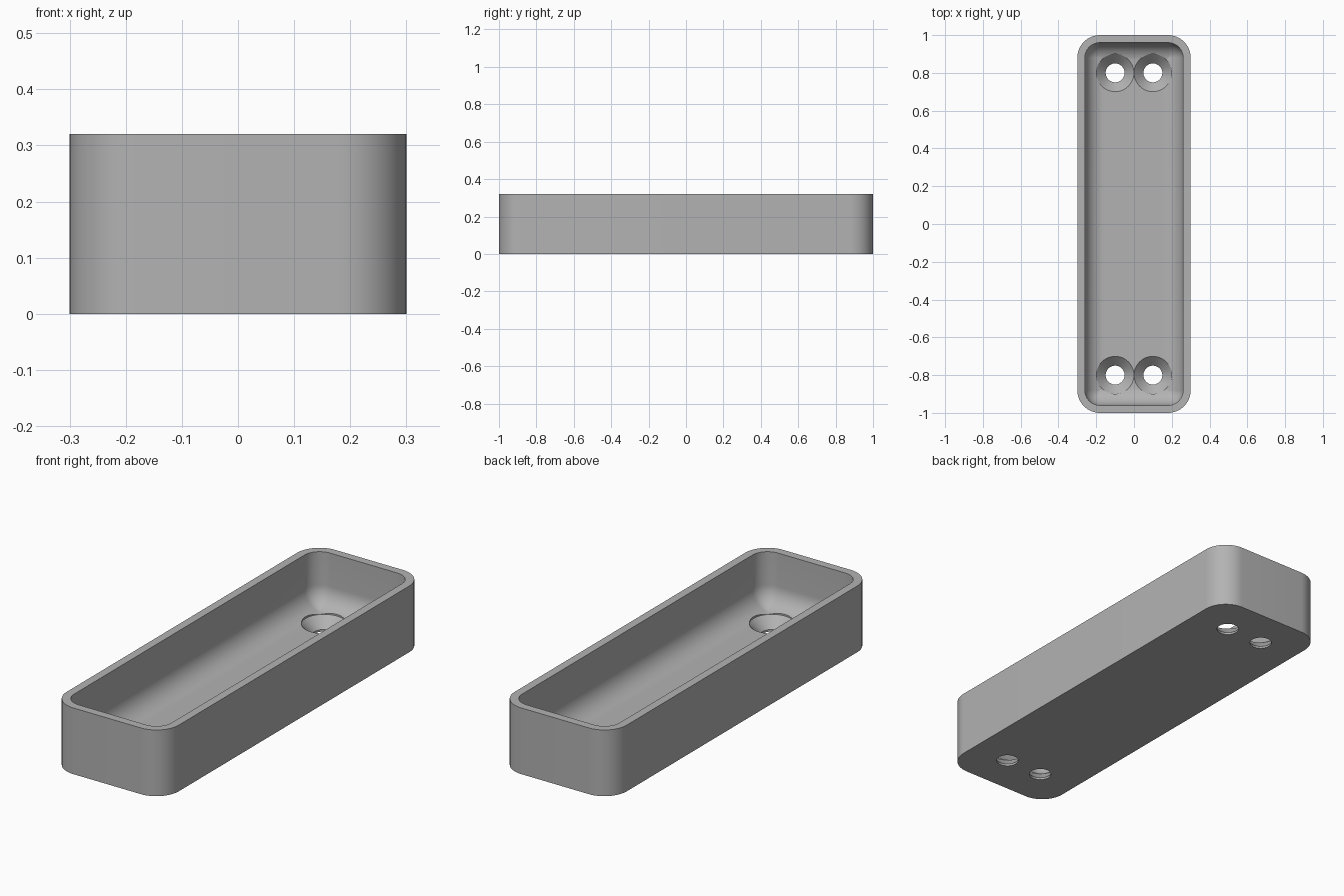
import bpy, bmesh
from math import cos, sin, pi

cube = bpy.data.objects.get("Cube")
if cube:
    bpy.data.objects.remove(cube)

HALF_X, HALF_Y, HEIGHT = 0.3, 1.0, 0.32
WALL, FLOOR = 0.04, 0.06
OUTER_R, INNER_R, FILLET = 0.12, 0.08, 0.1

grey = bpy.data.materials.new("grey")
grey.use_nodes = True
grey.diffuse_color = (0.45, 0.45, 0.45, 1)
grey.node_tree.nodes["Principled BSDF"].inputs["Base Color"].default_value = grey.diffuse_color


def rounded_loop(bm, inset, radius, z, steps=16):
    """Ring of vertices around a rounded rectangle."""
    verts = []
    for q, (sx, sy) in enumerate([(1, 1), (-1, 1), (-1, -1), (1, -1)]):
        cx = sx * (HALF_X - inset - radius)
        cy = sy * (HALF_Y - inset - radius)
        for i in range(steps + 1):
            a = (q + i / steps) * pi / 2
            verts.append(bm.verts.new((cx + radius * cos(a), cy + radius * sin(a), z)))
    return verts


def circle_loop(bm, x, y, radius, z, n=48):
    return [bm.verts.new((x + radius * cos(2 * pi * i / n), y + radius * sin(2 * pi * i / n), z))
            for i in range(n)]


def skin(bm, loops):
    """Join consecutive rings and cap both ends."""
    for a, b in zip(loops, loops[1:]):
        for i in range(len(a)):
            j = (i + 1) % len(a)
            bm.faces.new((a[i], a[j], b[j], b[i]))
    bm.faces.new(loops[0][::-1])
    bm.faces.new(loops[-1])


def finish(bm, name):
    bmesh.ops.recalc_face_normals(bm, faces=bm.faces)
    mesh = bpy.data.meshes.new(name)
    bm.to_mesh(mesh)
    bm.free()
    obj = bpy.data.objects.new(name, mesh)
    bpy.context.collection.objects.link(obj)
    mesh.materials.append(grey)
    return obj


# Tray shell: outer wall, rim, inner wall and filleted floor
bm = bmesh.new()
loops = [rounded_loop(bm, 0, OUTER_R, 0),
         rounded_loop(bm, 0, OUTER_R, HEIGHT),
         rounded_loop(bm, WALL, INNER_R, HEIGHT)]
for i in range(13):
    a = i / 12 * pi / 2
    shrink = FILLET * (1 - cos(a))
    loops.append(rounded_loop(bm, WALL + shrink, max(INNER_R - shrink, 0.002),
                              FLOOR + FILLET * (1 - sin(a))))
skin(bm, loops)
tray = finish(bm, "tray")

# Countersunk screw holes, two at each end
bm = bmesh.new()
for x in (-0.1, 0.1):
    for y in (-0.8, 0.8):
        profile = [(0.05, -0.05), (0.05, 0.01), (0.0995, FLOOR), (0.0995, 0.2)]
        skin(bm, [circle_loop(bm, x, y, r, z) for r, z in profile])
cutter = finish(bm, "screw_hole_cutter")
cutter.hide_render = True
cutter.hide_set(True)

cut = tray.modifiers.new("screw_holes", 'BOOLEAN')
cut.operation = 'DIFFERENCE'
cut.solver = 'EXACT'
cut.object = cutter

bpy.ops.object.select_all(action='DESELECT')
tray.select_set(True)
bpy.context.view_layer.objects.active = tray
bpy.ops.object.modifier_apply(modifier=cut.name)
bpy.data.objects.remove(cutter)
bpy.ops.object.shade_smooth_by_angle(angle=0.5)
